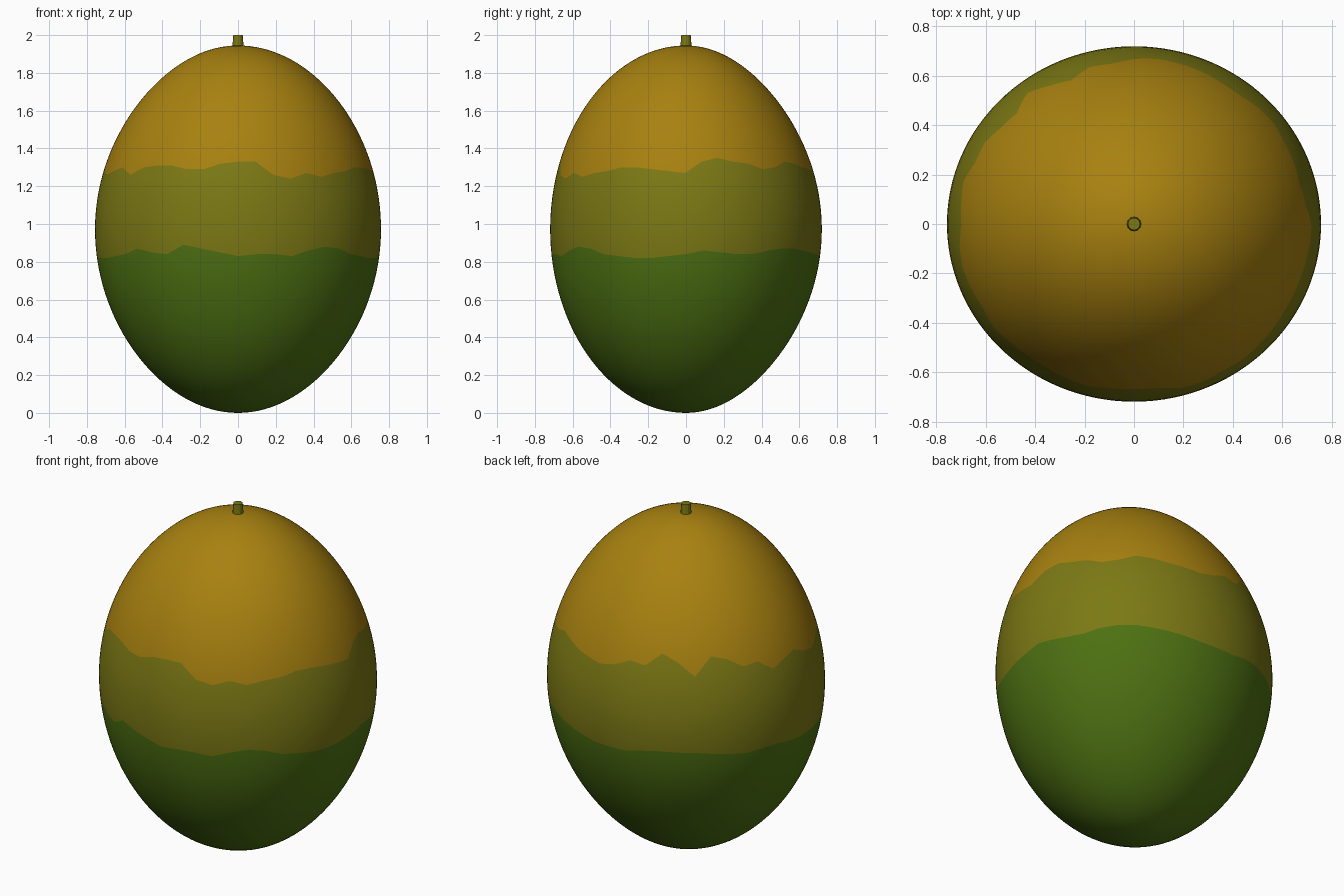
import bpy
import bmesh
from math import sin, cos, acos, pi, tau

default_cube = bpy.data.objects.get("Cube")
if default_cube:
    bpy.data.objects.remove(default_cube)

HALF_HEIGHT = 0.9725
SEGMENTS = 192

# Wavy skin colour borders: offsets in hundredths, evenly spaced round the fruit
UPPER_WAVE = [-3, 3, 5, 3, 2, -1, 0, 3, 2, 0, -1, -2, 0, 4, 3, 10,
              6, -1, 9, 7, 2, 3, -3, 0, 2, -2, -4, -2, 0, -4, 0, 1,
              1, -1, -1, 2, 3, 3, -4, -6, -3, -5, -3, -2, 0, 0, -1, -2]
LOWER_WAVE = [-1, 1, 0, -1, -1, 1, 2, 2, 1, 0, -1, -2, -2, -2, 0, 1,
              1, 1, 0, -1, -2, -1, -1, -2, -3, -3, -3, -3, -2, -1, 2, 0,
              -1, 4, 2, 0, -2, -1, -1, -2, 1, 3, 2, -1, -2, -3, -3, -2]


def make_material(name, color):
    material = bpy.data.materials.new(name)
    material.use_nodes = True
    material.diffuse_color = (*color, 1)
    shader = next(n for n in material.node_tree.nodes if n.type == 'BSDF_PRINCIPLED')
    shader.inputs["Base Color"].default_value = (*color, 1)
    shader.inputs["Roughness"].default_value = 0.6
    return material


def border_angle(base_height, wave, fraction):
    """Polar angle, measured from the bottom, of a wavy border."""
    position = fraction * len(wave)
    index = int(position)
    blend = position - index
    offset = wave[index] * (1 - blend) + wave[(index + 1) % len(wave)] * blend
    return acos(1 - (base_height + offset / 100) / HALF_HEIGHT)


def skin_point(polar, around):
    """Point on the slightly flattened, slightly leaning egg."""
    lift = cos(polar)
    radius = sin(polar) * (0.757 - 0.05 * lift ** 2)
    lean = lift ** 2 * sin(polar)
    return (radius * cos(around) + 0.02 * lean * (lift < 0),
            0.95 * radius * sin(around) - 0.04 * lean,
            HALF_HEIGHT * (1 - lift))


def finish(bm, name, materials, sharp_angle):
    bmesh.ops.recalc_face_normals(bm, faces=bm.faces)
    mesh = bpy.data.meshes.new(name)
    bm.to_mesh(mesh)
    bm.free()
    for material in materials:
        mesh.materials.append(material)
    obj = bpy.data.objects.new(name, mesh)
    bpy.context.collection.objects.link(obj)
    bpy.ops.object.select_all(action='DESELECT')
    obj.select_set(True)
    bpy.context.view_layer.objects.active = obj
    bpy.ops.object.shade_smooth_by_angle(angle=sharp_angle)
    return obj


green = make_material("leaf green", (0.075, 0.165, 0.006))
olive = make_material("olive", (0.2, 0.19, 0.007))
amber = make_material("amber", (0.39, 0.22, 0.005))

# Fruit body: rings follow the wavy borders so each colour band has a clean edge
BAND_RINGS = (28, 10, 28)
bm = bmesh.new()
columns = []
bottom = bm.verts.new(skin_point(0, 0))
top = bm.verts.new(skin_point(pi, 0))
for s in range(SEGMENTS):
    fraction = s / SEGMENTS
    stops = (0, border_angle(0.85, LOWER_WAVE, fraction),
             border_angle(1.3, UPPER_WAVE, fraction), pi)
    polars = [stops[b] + (stops[b + 1] - stops[b]) * r / count
              for b, count in enumerate(BAND_RINGS) for r in range(count)]
    columns.append([bottom]
                   + [bm.verts.new(skin_point(p, tau * fraction)) for p in polars[1:]]
                   + [top])
bands = [b for b, count in enumerate(BAND_RINGS) for _ in range(count)]
for s, column in enumerate(columns):
    neighbour = columns[(s + 1) % SEGMENTS]
    for r, band in enumerate(bands):
        corners = [column[r], neighbour[r], neighbour[r + 1], column[r + 1]]
        face = bm.faces.new(list(dict.fromkeys(corners)))
        face.material_index = band
finish(bm, "fruit_body", (green, olive, amber), pi / 3)

# Stem: short tapered stub sunk into the crown
bm = bmesh.new()
bmesh.ops.create_cone(bm, cap_ends=True, segments=12,
                      radius1=0.031, radius2=0.025, depth=0.08)
bmesh.ops.translate(bm, verts=bm.verts, vec=(0, 0, 1.96))
finish(bm, "stem", (olive,), pi / 9)
